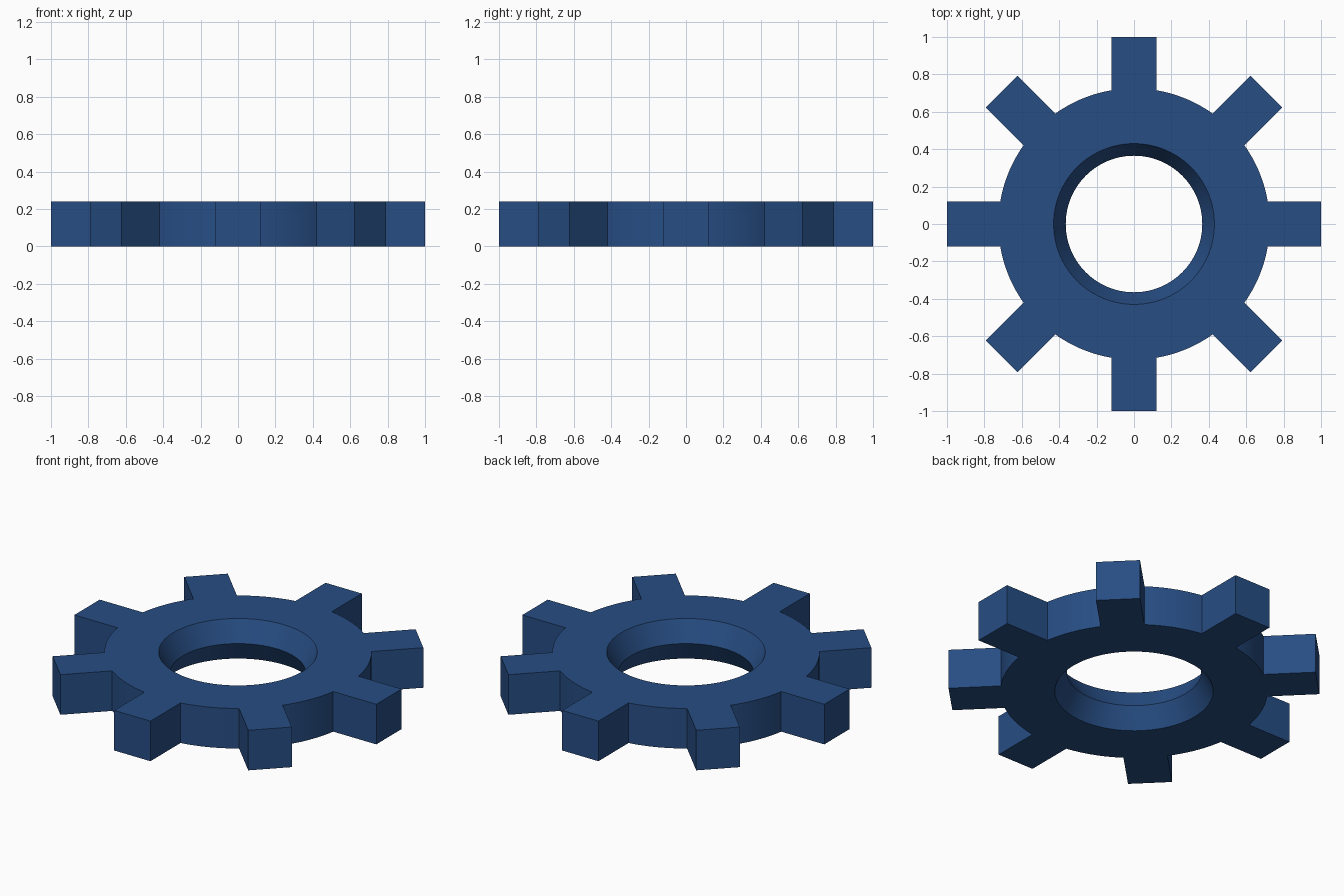
import bpy, bmesh, math

if "Cube" in bpy.data.objects:
    bpy.data.objects.remove(bpy.data.objects["Cube"])

TEETH = 8
HEIGHT = 0.24
R_BODY = 0.725      # rim between the teeth
R_TIP = 1.0         # flat tooth tip distance
HALF_W = 0.12       # half tooth width
R_RIM = 0.43        # bore at the top and bottom faces
R_BORE = 0.365      # bore waist at mid height
ARC_STEPS = 9

# Outline as (angle, x, y): flat tooth tip, then the round rim to the next tooth
outline = []
pitch = 2 * math.pi / TEETH
root = math.asin(HALF_W / R_BODY)
for t in range(TEETH):
    mid = t * pitch
    for k in range(-2, 3):
        a = math.atan2(HALF_W * k / 2, R_TIP)
        outline.append((mid + a, R_TIP / math.cos(a)))
    for k in range(ARC_STEPS + 1):
        outline.append((mid + root + (pitch - 2 * root) * k / ARC_STEPS, R_BODY))

bm = bmesh.new()


def ring(z, radius=None):
    return [bm.verts.new(((radius or r) * math.cos(a), (radius or r) * math.sin(a), z))
            for a, r in outline]


# Closed cross-section: outer wall, top face, double-tapered bore, bottom face
rings = [ring(0), ring(HEIGHT), ring(HEIGHT, R_RIM),
         ring(HEIGHT / 2, R_BORE), ring(0, R_RIM)]
n = len(outline)
for a, b in zip(rings, rings[1:] + rings[:1]):
    for i in range(n):
        j = (i + 1) % n
        bm.faces.new((a[i], a[j], b[j], b[i]))
bmesh.ops.recalc_face_normals(bm, faces=bm.faces)

mesh = bpy.data.meshes.new("gear_wheel")
bm.to_mesh(mesh)
bm.free()
gear = bpy.data.objects.new("gear_wheel", mesh)
bpy.context.collection.objects.link(gear)

# Dark blue finish
mat = bpy.data.materials.new("dark_blue")
mat.diffuse_color = (0.02, 0.075, 0.23, 1)
mat.use_nodes = True
mat.node_tree.nodes["Principled BSDF"].inputs["Base Color"].default_value = mat.diffuse_color
mesh.materials.append(mat)

# Smooth rim and bore, crisp edges
bpy.context.view_layer.objects.active = gear
gear.select_set(True)
bpy.ops.object.shade_smooth_by_angle(angle=math.radians(25))
